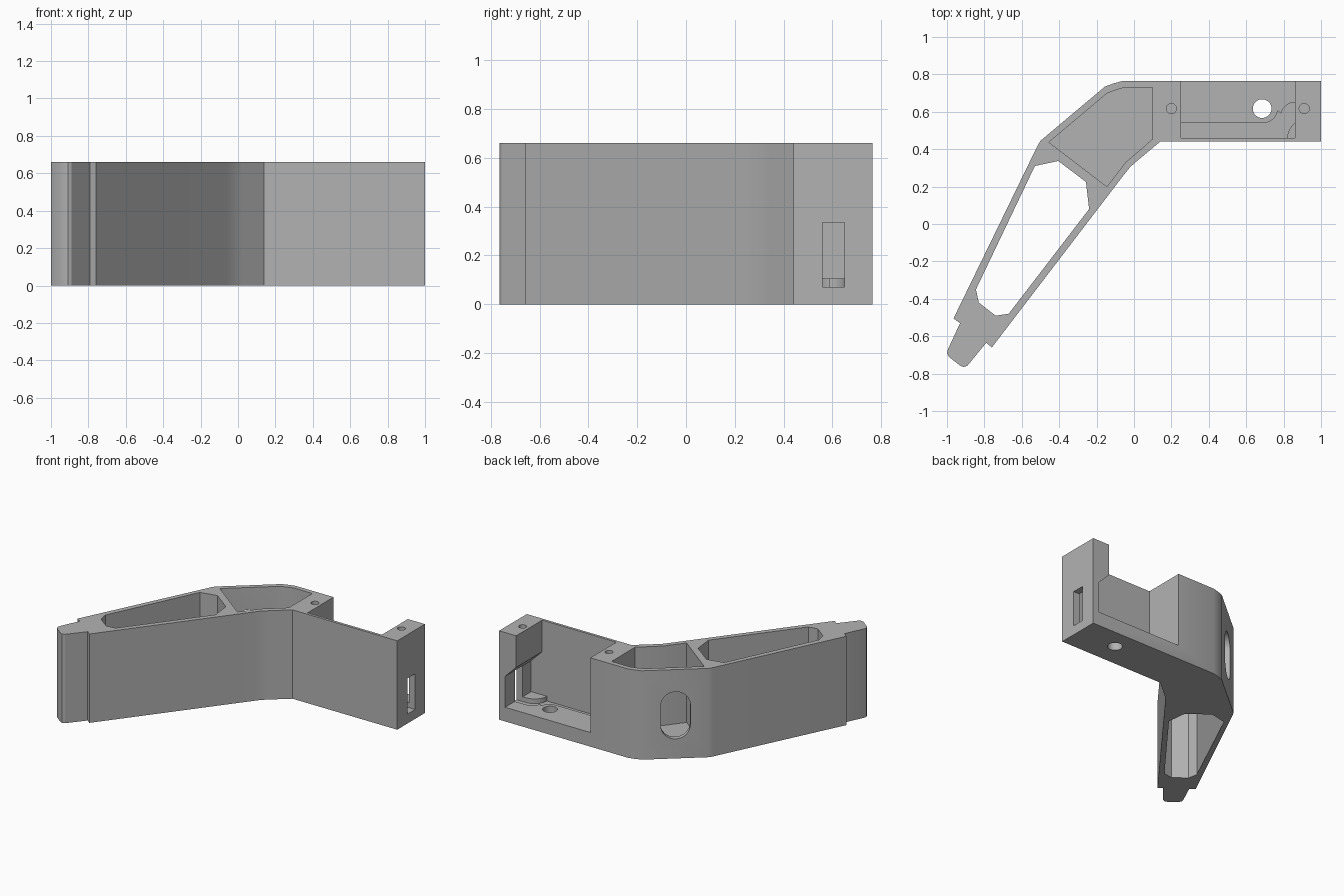
import bpy, bmesh, math
from mathutils import Matrix, Vector

old = bpy.data.objects.get("Cube")
if old:
    bpy.data.objects.remove(old, do_unlink=True)

HEIGHT = 0.66
FLOOR = 0.105
CHANNEL = 0.07
TOP = HEIGHT + 0.1

grey = bpy.data.materials.new("plain grey")
grey.use_nodes = True
colour = (0.45, 0.45, 0.45, 1)
grey.diffuse_color = colour
grey.node_tree.nodes["Principled BSDF"].inputs["Base Color"].default_value = colour


def prism(name, points, low, high, matrix=Matrix()):
    """Extrude a flat outline from low to high along its local z."""
    bm = bmesh.new()
    face = bm.faces.new([bm.verts.new((x, y, low)) for x, y in points])
    new = bmesh.ops.extrude_face_region(bm, geom=[face])["geom"]
    bmesh.ops.translate(bm, vec=(0, 0, high - low),
                        verts=[v for v in new if isinstance(v, bmesh.types.BMVert)])
    bmesh.ops.recalc_face_normals(bm, faces=bm.faces)
    bm.transform(matrix)
    mesh = bpy.data.meshes.new(name)
    bm.to_mesh(mesh)
    bm.free()
    mesh.materials.append(grey)
    obj = bpy.data.objects.new(name, mesh)
    bpy.context.collection.objects.link(obj)
    return obj


def rect(x0, x1, y0, y1):
    return [(x0, y0), (x1, y0), (x1, y1), (x0, y1)]


def arc(cx, cy, r, start, end, steps=16):
    angles = [math.radians(start + (end - start) * i / steps) for i in range(steps + 1)]
    return [(cx + r * math.cos(a), cy + r * math.sin(a)) for a in angles]


def circle(cx, cy, r):
    return arc(cx, cy, r, 0, 360, 32)[:-1]


def cut(name, points, low, high, matrix=Matrix()):
    """Subtract a prism from the bracket."""
    cutter = prism(name, points, low, high, matrix)
    cutter.hide_render = True
    mod = bracket.modifiers.new(name, "BOOLEAN")
    mod.operation = "DIFFERENCE"
    mod.solver = "EXACT"
    mod.object = cutter
    bpy.ops.object.modifier_apply(modifier=mod.name)
    bpy.data.objects.remove(cutter, do_unlink=True)


# Angled bracket body with a tongue at the end of the leg
outline = [(-0.06, 0.765), (-0.105, 0.753), (-0.155, 0.735), (-0.5, 0.445), (-0.515, 0.42),
           (-0.965, -0.505), (-0.93, -0.53), (-0.995, -0.67), (-1, -0.69), (-0.99, -0.71),
           (-0.93, -0.757), (-0.91, -0.765), (-0.89, -0.757),
           (-0.79, -0.635), (-0.76, -0.66), (-0.06, 0.255), (-0.02, 0.305), (0.02, 0.34),
           (0.14, 0.44), (1, 0.44), (1, 0.765)]
bracket = prism("angled_bracket", outline, 0, HEIGHT)
bpy.context.view_layer.objects.active = bracket
bracket.select_set(True)

# Opening through the leg
cut("leg_opening", [(-0.53, 0.31), (-0.405, 0.337), (-0.257, 0.225), (-0.24, 0.08),
                    (-0.67, -0.48), (-0.74, -0.49), (-0.83, -0.42), (-0.845, -0.35)],
    -0.1, TOP)

# Elbow pocket, closed at the bottom
cut("elbow_pocket", [(-0.455, 0.437), (-0.145, 0.698), (-0.1, 0.715), (-0.05, 0.73),
                     (0.1, 0.73), (0.1, 0.455), (-0.045, 0.33), (-0.145, 0.2)],
    CHANNEL, TOP)

# Rounded slot through the slanted back wall into the pocket
wall_a, wall_b = Vector((-0.5, 0.445, 0)), Vector((-0.155, 0.735, 0))
along = (wall_b - wall_a).normalized()
up = Vector((0, 0, 1))
frame = Matrix((along, up, along.cross(up))).transposed().to_4x4()
frame.translation = (wall_a + wall_b) / 2 + up * 0.32
cut("wall_slot", arc(0, 0.075, 0.1, 0, 180) + arc(0, -0.075, 0.1, 180, 360),
    -0.1, 0.1, frame)

# Equipment bay, open to the back and the top
cut("bay", rect(0.25, 0.86, 0.46, 0.9), FLOOR, TOP)

# Undercut with a sloping roof beneath the end block
side = Matrix(((1, 0, 0, 0), (0, 0, -1, 0), (0, 1, 0, 0), (0, 0, 0, 1)))
cut("block_undercut", [(0.8, FLOOR), (0.95, FLOOR), (0.95, 0.335), (0.8, 0.485)],
    -0.9, -0.46, side)

# Curved cable channel in the bay floor and its outlet in the end
inner = arc(0.92, 0.46, 0.1, 180, 90, 8)
outer = arc(0.86, 0.575, 0.075, 90, 170, 8) + arc(0.69, 0.62, 0.08, -10, -90, 8)
cut("cable_channel", [(0.25, 0.46)] + inner + [(0.95, 0.56), (0.95, 0.65)] + outer
    + [(0.25, 0.54)], CHANNEL, 0.2)
cut("end_outlet", rect(0.9, 1.1, 0.56, 0.65), CHANNEL, 0.335)

# Bay floor hole and two blind screw holes
cut("floor_hole", circle(0.685, 0.617, 0.05), -0.1, 0.3)
for x in (0.2, 0.91):
    cut("screw_hole", circle(x, 0.617, 0.027), 0.46, TOP)

bpy.ops.object.shade_smooth_by_angle(angle=math.radians(28))
